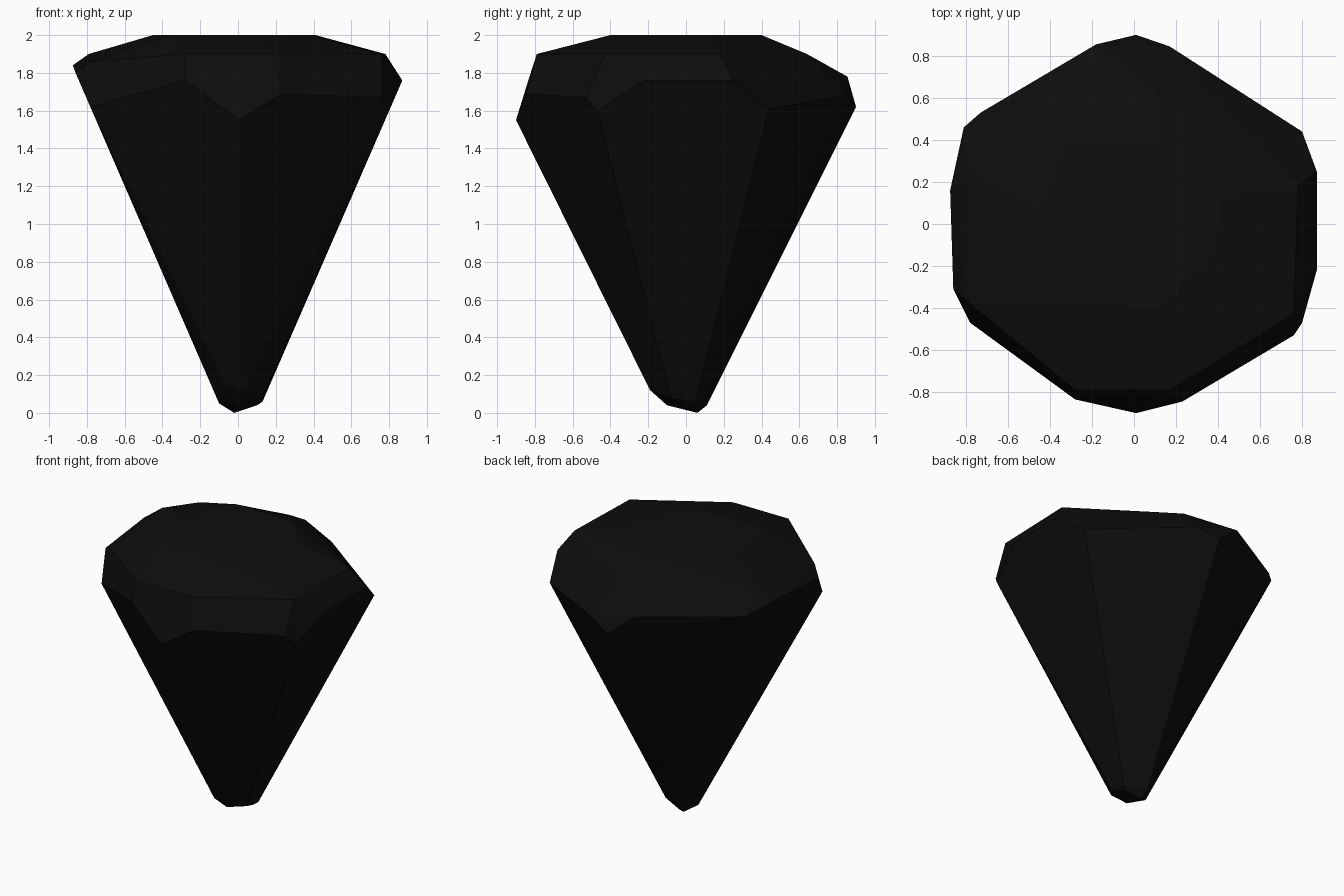
import bpy
import bmesh
import math

# Remove the default object only
default_cube = bpy.data.objects.get("Cube")
if default_cube is not None:
    bpy.data.objects.remove(default_cube, do_unlink=True)


def make_material(name, colour):
    """One flat colour, visible in the viewport and in a render."""
    material = bpy.data.materials.new(name)
    material.use_nodes = True
    material.diffuse_color = colour
    shader = material.node_tree.nodes["Principled BSDF"]
    shader.inputs["Base Color"].default_value = colour
    return material


def make_faceted_solid(name, rings, material):
    """Wrap the corner rings in a convex skin and merge coplanar triangles."""
    mesh_builder = bmesh.new()
    for ring in rings:
        for corner in ring:
            mesh_builder.verts.new(corner)
    hull = bmesh.ops.convex_hull(mesh_builder, input=mesh_builder.verts[:])

    # Drop corners that ended up inside the skin
    loose = [v for v in mesh_builder.verts if not v.link_faces]
    bmesh.ops.delete(mesh_builder, geom=loose, context="VERTS")

    # Join nearly flat neighbours into broad facets
    bmesh.ops.dissolve_limit(
        mesh_builder,
        angle_limit=math.radians(2),
        verts=mesh_builder.verts[:],
        edges=mesh_builder.edges[:],
    )
    bmesh.ops.recalc_face_normals(mesh_builder, faces=mesh_builder.faces[:])

    mesh = bpy.data.meshes.new(name)
    mesh_builder.to_mesh(mesh)
    mesh_builder.free()
    mesh.materials.append(material)
    solid = bpy.data.objects.new(name, mesh)
    bpy.context.scene.collection.objects.link(solid)
    return solid


# Flat top facet
table = [(x, y, 2) for x, y in (
    (.41, .13), (.38, -.15), (.12, -.4), (-.35, -.38),
    (-.45, .05), (-.3, .4), (.15, .4),
)]

# Upper edge of the bevel around the crown
crown = [
    (.78, .18, 1.9), (.76, -.43, 1.9), (.17, -.79, 1.9),
    (-.28, -.79, 1.9), (-.78, -.38, 1.86), (-.79, .25, 1.9),
    (-.66, .5, 1.88), (.1, .64, 1.9),
]

# Widest outline, uneven in height
girdle = [
    (.01, .9, 1.62), (.17, .845, 1.68), (.8, .44, 1.61), (.87, .25, 1.76),
    (.87, -.22, 1.76), (.8, -.47, 1.6), (.76, -.53, 1.67),
    (.23, -.845, 1.69), (.01, -.9, 1.55), (-.28, -.835, 1.76),
    (-.78, -.47, 1.62), (-.86, -.31, 1.8), (-.875, .16, 1.84),
    (-.81, .46, 1.8), (-.73, .53, 1.8), (-.18, .855, 1.78),
]

# Small blunt point at the bottom
tip = [
    (-.06, -.19, .13), (.04, -.19, .12), (.13, -.08, .08),
    (.13, .05, .06), (.1, .03, .04), (-.02, .06, 0),
    (-.02, .11, .04), (-.02, -.1, .04), (-.1, 0, .05),
]

black_stone = make_material("black stone", (.004, .004, .004, 1))
make_faceted_solid("cut_stone", (table, crown, girdle, tip), black_stone)
